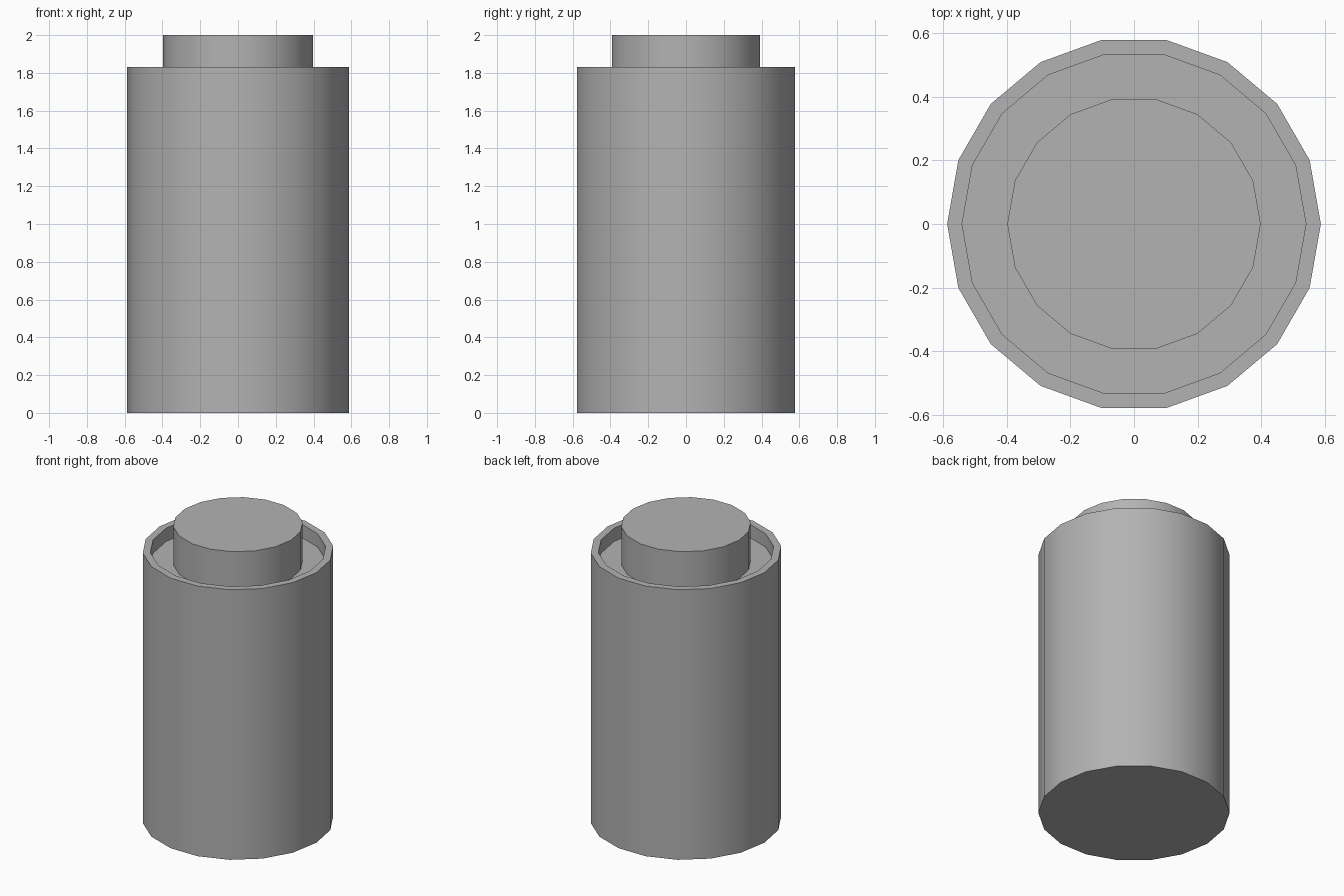
import bpy
import bmesh
from math import cos, sin, tau, radians

cube = bpy.data.objects.get("Cube")
if cube:
    bpy.data.objects.remove(cube, do_unlink=True)

SIDES = 18
RADIUS, LIP_RADIUS, CAP_RADIUS = 0.587, 0.54, 0.398
RIM_Z, FLOOR_Z, TOP_Z = 1.83, 1.74, 2.0

grey = bpy.data.materials.new("Plain grey")
grey.use_nodes = True
grey.diffuse_color = (0.45, 0.45, 0.45, 1)
grey.node_tree.nodes["Principled BSDF"].inputs["Base Color"].default_value = grey.diffuse_color


def turned(name, profile):
    """Revolve a (radius, height) profile and close both ends with flat faces."""
    bm = bmesh.new()
    rings = [[bm.verts.new((r * cos(tau * i / SIDES), r * sin(tau * i / SIDES), z))
              for i in range(SIDES)] for r, z in profile]
    for low, high in zip(rings, rings[1:]):
        for i in range(SIDES):
            j = (i + 1) % SIDES
            bm.faces.new((low[i], low[j], high[j], high[i]))
    bm.faces.new(rings[0][::-1])
    bm.faces.new(rings[-1])
    mesh = bpy.data.meshes.new(name)
    bm.to_mesh(mesh)
    bm.free()
    mesh.materials.append(grey)
    obj = bpy.data.objects.new(name, mesh)
    bpy.context.collection.objects.link(obj)
    bpy.ops.object.select_all(action="DESELECT")
    obj.select_set(True)
    bpy.context.view_layer.objects.active = obj
    bpy.ops.object.shade_smooth_by_angle(angle=radians(30))
    return obj


# Body with a raised lip, plus the recess floor and central cap in one profile
turned("canister_body", [
    (RADIUS, 0), (RADIUS, RIM_Z), (LIP_RADIUS, RIM_Z), (LIP_RADIUS, FLOOR_Z),
    (CAP_RADIUS, FLOOR_Z), (CAP_RADIUS, TOP_Z)])
